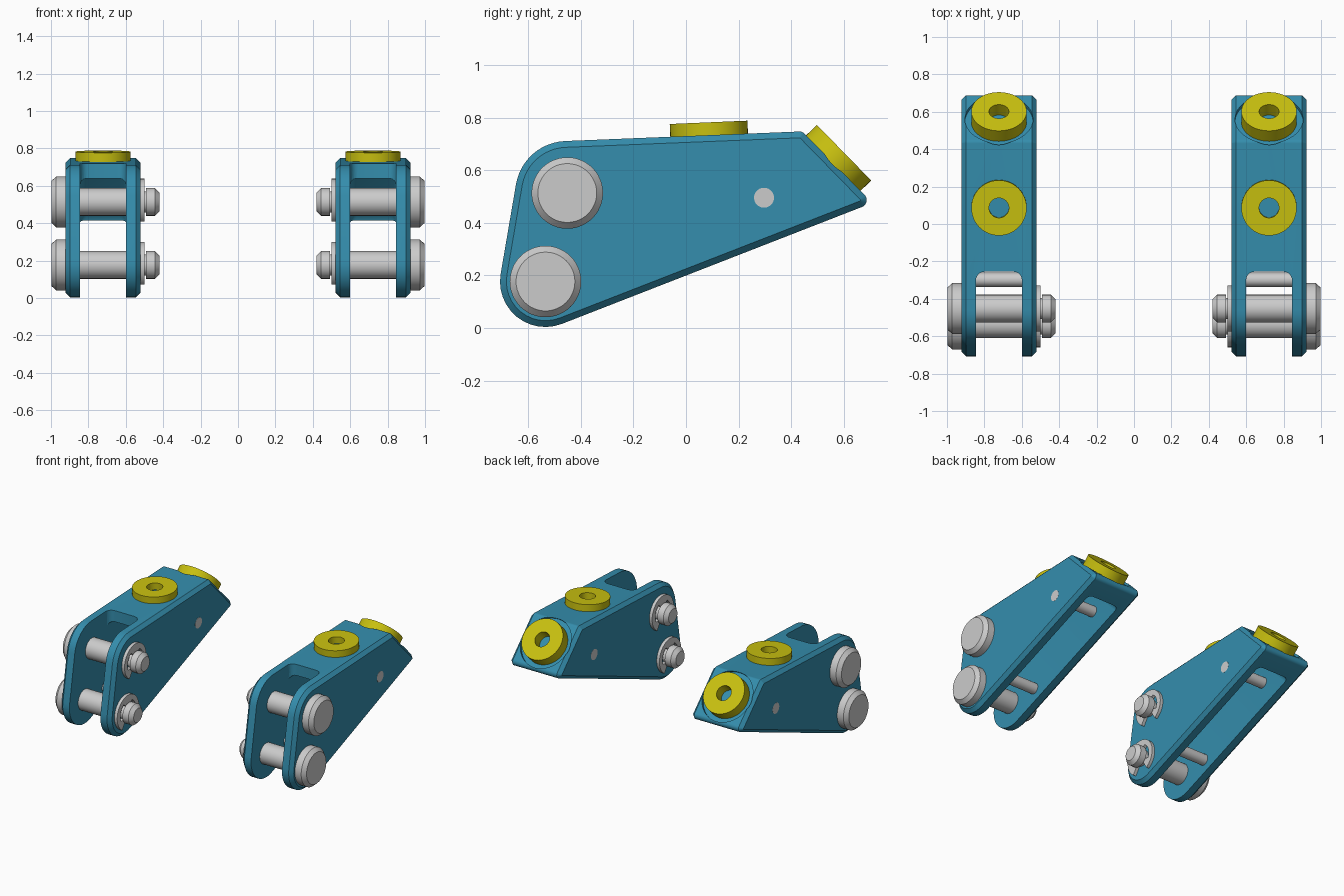
import bpy, bmesh, math
from mathutils import Vector, Matrix

if "Cube" in bpy.data.objects:
    bpy.data.objects.remove(bpy.data.objects["Cube"])

CX, HALF, WALL = 0.722, 0.2, 0.077          # bracket centre, half width, plate thickness
UP, LOW = (-0.452, 0.514), (-0.535, 0.177)  # pin axes (y, z)


def material(name, rgb):
    m = bpy.data.materials.new(name)
    m.diffuse_color = (*rgb, 1)
    m.use_nodes = True
    m.node_tree.nodes["Principled BSDF"].inputs["Base Color"].default_value = m.diffuse_color
    return m


BLUE = material("blue", (0.035, 0.27, 0.42))
YELLOW = material("yellow", (0.58, 0.53, 0.005))


def finish(bm, name, mat=None):
    bmesh.ops.recalc_face_normals(bm, faces=bm.faces)
    me = bpy.data.meshes.new(name)
    bm.to_mesh(me)
    bm.free()
    ob = bpy.data.objects.new(name, me)
    bpy.context.collection.objects.link(ob)
    if mat:
        me.materials.append(mat)
    return ob


def prism(name, pts, x0, x1, bevel=0, segs=1, caps_only=True, mat=None):
    """Extrude a (y, z) profile along x, optionally bevelling its edges."""
    bm = bmesh.new()
    face = bm.faces.new([bm.verts.new((x0, y, z)) for y, z in pts])
    ext = bmesh.ops.extrude_face_region(bm, geom=[face])
    bmesh.ops.translate(bm, vec=(x1 - x0, 0, 0),
                        verts=[g for g in ext["geom"] if isinstance(g, bmesh.types.BMVert)])
    if bevel:
        edges = [e for e in bm.edges
                 if not caps_only or abs(e.verts[0].co.x - e.verts[1].co.x) < 1e-5]
        bmesh.ops.bevel(bm, geom=edges, offset=bevel, segments=segs, profile=0.5, affect='EDGES')
    return finish(bm, name, mat)


def lathe(name, profile, origin, axis, mat=None, steps=48, closed=False):
    """Spin (distance along axis, radius) points around an axis."""
    bm = bmesh.new()
    rot = Vector(axis).to_track_quat('Z', 'Y').to_matrix().to_4x4()
    m = Matrix.Translation(origin) @ rot
    rings = [[bm.verts.new(m @ Vector((r * math.cos(a), r * math.sin(a), d)))
              for a in (2 * math.pi * i / steps for i in range(steps))] for d, r in profile]
    pairs = list(zip(rings, rings[1:]))
    if closed:
        pairs.append((rings[-1], rings[0]))
    else:
        bm.faces.new(rings[0])
        bm.faces.new(rings[-1])
    for a, b in pairs:
        for i in range(steps):
            j = (i + 1) % steps
            bm.faces.new((a[i], a[j], b[j], b[i]))
    return finish(bm, name, mat)


def circle_hull(circles, steps=12):
    """Outline wrapped around circles given counter-clockwise."""
    n, tang = len(circles), []
    for i in range(n):
        (x1, y1, r1), (x2, y2, r2) = circles[i], circles[(i + 1) % n]
        d = math.hypot(x2 - x1, y2 - y1)
        tang.append(math.atan2(y2 - y1, x2 - x1) - math.acos((r1 - r2) / d))
    pts = []
    for i, (x, y, r) in enumerate(circles):
        a0 = tang[i - 1]
        sweep = (tang[i] - a0) % (2 * math.pi)
        for k in range(steps + 1):
            a = a0 + sweep * k / steps
            pts.append((x + r * math.cos(a), y + r * math.sin(a)))
    return pts


def activate(ob):
    bpy.ops.object.select_all(action='DESELECT')
    ob.select_set(True)
    bpy.context.view_layer.objects.active = ob


def cut(ob, cutter):
    mod = ob.modifiers.new("cut", 'BOOLEAN')
    mod.operation, mod.solver, mod.object = 'DIFFERENCE', 'EXACT', cutter
    activate(ob)
    bpy.ops.object.modifier_apply(modifier=mod.name)
    bpy.data.objects.remove(cutter)


parts = []

# Bracket body: tapered outline with chamfered sides
outline = circle_hull([(*LOW, 0.173), (0.66, 0.487, 0.028), (0.432, 0.72, 0.028), (*UP, 0.198)])
body = prism("bracket_body", outline, CX - HALF, CX + HALF, bevel=0.024, mat=BLUE)

# Hollow underside and open front slot
inner = HALF - WALL
cut(body, prism("cavity_cutter", [(-1.2, -0.6), (0.56, -0.6), (0.56, 0.42), (0.32, 0.665), (-1.2, 0.60)],
                CX - inner, CX + inner, bevel=0.035, segs=4, caps_only=False))
cut(body, prism("slot_cutter", [(-1.2, -0.7), (-0.255, -0.7), (-0.255, 1.1), (-1.2, 1.1)],
                CX - inner, CX + inner, bevel=0.045, segs=5, caps_only=False))

# Shallow round seat for the sloped disc
slope_axis, slope_pos = (0, 0.715, 0.699), (CX, 0.56, 0.627)
cut(body, lathe("seat_cutter", [(-0.02, 0.182), (0.2, 0.182)], slope_pos, slope_axis))
parts.append(body)

# Yellow drilled discs on the top and the slope
for name, pos, axis, low, high in (("top_disc", (CX, 0.088, 0.734), (0, -0.043, 1), -0.004, 0.049),
                                   ("slope_disc", slope_pos, slope_axis, -0.021, 0.058)):
    parts.append(lathe(name, [(low, 0.148), (high, 0.148), (high, 0.053), (low, 0.053)],
                       pos, axis, YELLOW, closed=True))

# Headed pins with a retaining groove, and their clips
for tag, (y, z) in (("upper", UP), ("lower", LOW)):
    parts.append(lathe(tag + "_pin",
                       [(0.42, 0.05), (0.445, 0.074), (0.492, 0.074), (0.492, 0.056), (0.524, 0.056),
                        (0.524, 0.074), (0.921, 0.074), (0.921, 0.136), (0.972, 0.136), (0.998, 0.112)],
                       (0, y, z), (1, 0, 0)))
    # Open ring with three inner teeth, gap facing down
    gap, n = math.radians(32), 36
    ang = [-math.pi / 2 + gap + (2 * math.pi - 2 * gap) * i / n for i in range(n + 1)]
    tooth = lambda i: 0.056 if i < 4 or i > n - 4 or abs(i - n // 2) < 4 else 0.088
    ring = [(y + 0.124 * math.cos(a), z + 0.124 * math.sin(a)) for a in ang]
    ring += [(y + tooth(i) * math.cos(ang[i]), z + tooth(i) * math.sin(ang[i])) for i in range(n, -1, -1)]
    parts.append(prism(tag + "_clip", ring, 0.499, 0.521))

# Thin cross dowels: one flush with the plates, one hidden inside
for name, y, z, h in (("rear_dowel", 0.297, 0.496, HALF + 0.001), ("front_dowel", -0.298, 0.18, inner + 0.02)):
    parts.append(lathe(name, [(-h, 0.038), (h, 0.038)], (CX, y, z), (1, 0, 0), steps=32))

# Smooth the curved walls and mirror everything to the other bracket
for ob in parts:
    activate(ob)
    bpy.ops.object.shade_smooth_by_angle(angle=math.radians(28))
    ob.modifiers.new("mirror", 'MIRROR').use_mirror_merge = False
